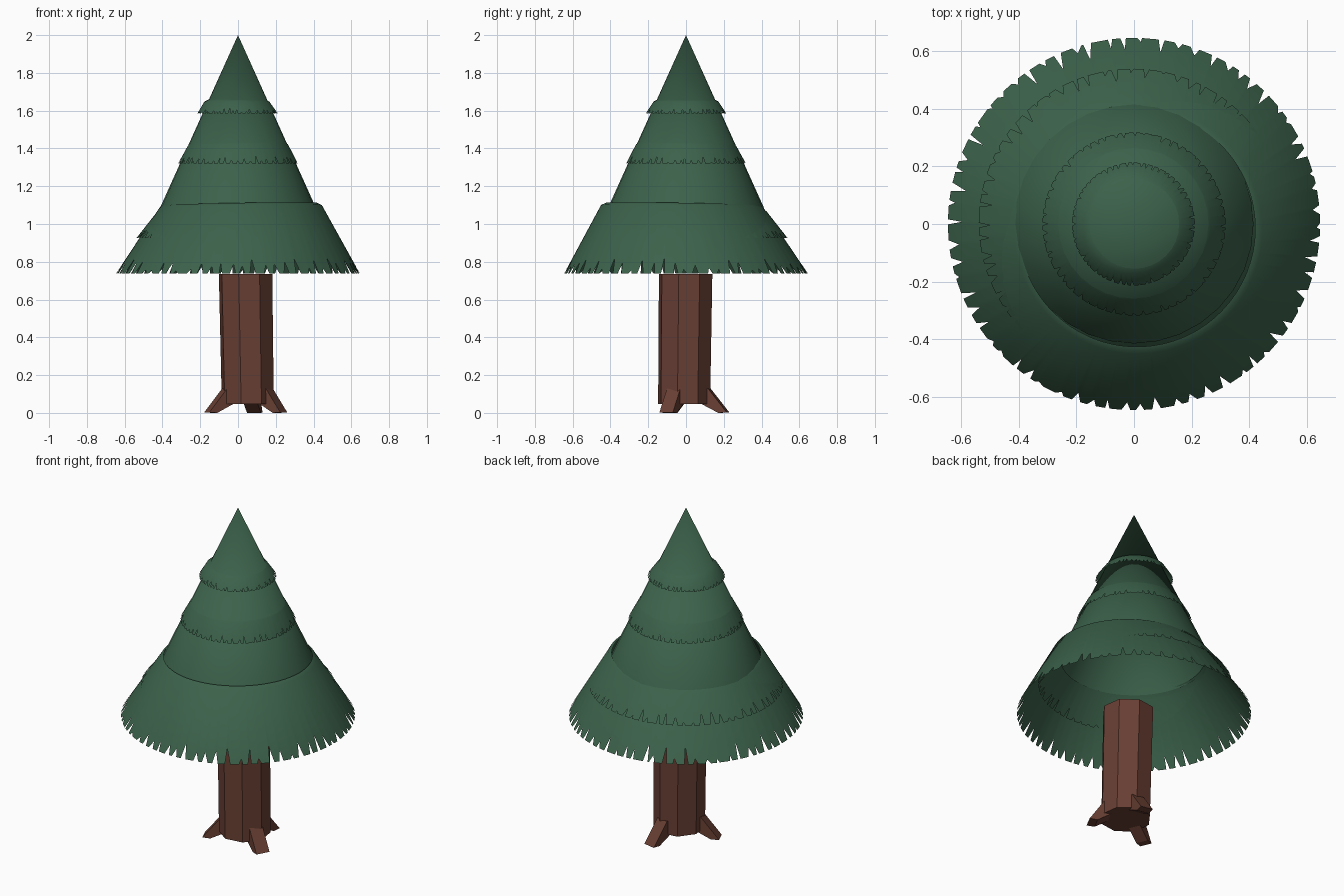
import bpy, bmesh, math, random
from mathutils import Vector

if "Cube" in bpy.data.objects:
    bpy.data.objects.remove(bpy.data.objects["Cube"])

random.seed(4)


def material(name, color):
    m = bpy.data.materials.new(name)
    m.diffuse_color = (*color, 1)
    m.use_nodes = True
    m.node_tree.nodes["Principled BSDF"].inputs["Base Color"].default_value = m.diffuse_color
    return m


GREEN = material("needles", (0.045, 0.122, 0.07))
BROWN = material("bark", (0.14, 0.05, 0.034))


def finish(name, bm, mat, smooth=False):
    me = bpy.data.meshes.new(name)
    bm.to_mesh(me)
    bm.free()
    ob = bpy.data.objects.new(name, me)
    bpy.context.collection.objects.link(ob)
    me.materials.append(mat)
    if smooth:
        bpy.ops.object.select_all(action='DESELECT')
        ob.select_set(True)
        bpy.context.view_layer.objects.active = ob
        bpy.ops.object.shade_smooth_by_angle(angle=math.radians(85))
    return ob


def skirt(name, rings, teeth, notch):
    """Open shell through rings (radius, z, centre x, centre y, z tilt), with a toothed hem."""
    bm = bmesh.new()
    columns = []
    for t in range(teeth):
        shift = random.uniform(-0.22, 0.22)
        depth = random.uniform(0.15, 1.0) * notch
        half = random.uniform(0.12, 0.27)
        lean = random.uniform(-0.1, 0.1)
        for offset, cut in ((-half, 0), (lean, depth), (half, 0)):
            a = math.tau * (t + shift + offset) / teeth
            column = []
            for r, z, cx, cy, tilt in rings:
                # tilt raises the ring towards front right
                lift = tilt * math.cos(a + math.pi / 4)
                column.append(Vector((cx + r * math.cos(a), cy + r * math.sin(a), z + lift)))
            column[-1] = column[-1].lerp(column[-2], cut)
            columns.append([bm.verts.new(p) for p in column])
    for c, d in zip(columns, columns[1:] + columns[:1]):
        for i in range(len(rings) - 1):
            bm.faces.new((c[i], c[i + 1], d[i + 1], d[i]))
    return finish(name, bm, GREEN, True)


# Main foliage cone, open underneath
bm = bmesh.new()
bmesh.ops.create_cone(bm, cap_ends=False, segments=32, radius1=0.414, radius2=0,
                      depth=0.917)
bmesh.ops.remove_doubles(bm, verts=bm.verts, dist=1e-5)
bmesh.ops.translate(bm, verts=bm.verts, vec=(0, 0, 2 - 0.917 / 2))
finish("foliage_cone", bm, GREEN, True)

# Toothed branch skirts, bottom to top
skirt("bottom_skirt", [(0.41, 1.105, 0.01, -0.015, 0.01), (0.43, 1.093, 0.014, -0.02, 0.01),
                       (0.645, 0.738, 0, 0, 0)], 66, 0.24)
skirt("lower_skirt", [(0.405, 1.085, 0, 0, 0), (0.425, 1.065, -0.003, 0.003, 0),
                      (0.534, 0.925, -0.004, 0.004, 0)], 64, 0.4)
skirt("middle_skirt", [(0.25, 1.432, 0, 0, 0.004), (0.265, 1.418, 0, 0, 0.004),
                       (0.317, 1.32, 0, 0, 0)], 60, 0.4)
skirt("upper_skirt", [(0.148, 1.66, -0.006, 0, 0), (0.172, 1.648, -0.006, 0, 0),
                      (0.213, 1.585, -0.002, 0, 0)], 56, 0.45)

# Eight-sided trunk, slightly leaning
bm = bmesh.new()
loops = []
for r, z, cx, cy in ((0.142, 0.047, 0.052, -0.01), (0.146, 0.735, 0.04, -0.002)):
    loops.append([bm.verts.new((cx + r * math.cos(math.tau * (i + 0.68) / 8),
                                cy + r * math.sin(math.tau * (i + 0.68) / 8), z))
                  for i in range(8)])
for i in range(8):
    j = (i + 1) % 8
    bm.faces.new((loops[0][i], loops[0][j], loops[1][j], loops[1][i]))
bm.faces.new(loops[0][::-1])
bm.faces.new(loops[1])
finish("trunk", bm, BROWN)


def root(name, tip, width):
    """Sloping wedge from the trunk's foot down to the ground."""
    centre = Vector((0.05, -0.005, 0))
    out = Vector((*tip, 0)) - centre
    reach = out.length
    out.normalize()
    side = Vector((-out.y, out.x, 0))
    profile = [(0.09, 0.05), (reach - 0.045, 0.0), (reach, 0.003), (0.13, 0.13), (0.09, 0.13)]
    bm = bmesh.new()
    ends = [[bm.verts.new(centre + out * r + side * s + Vector((0, 0, z))) for r, z in profile]
            for s in (-width / 2, width / 2)]
    bm.faces.new(ends[0])
    bm.faces.new(ends[1][::-1])
    for i in range(len(profile)):
        j = (i + 1) % len(profile)
        bm.faces.new((ends[0][j], ends[0][i], ends[1][i], ends[1][j]))
    bmesh.ops.recalc_face_normals(bm, faces=bm.faces)
    return finish(name, bm, BROWN)


# Three roots
root("left_root", (-0.165, -0.095), 0.07)
root("right_root", (0.242, -0.105), 0.08)
root("back_root", (0.093, 0.222), 0.075)
